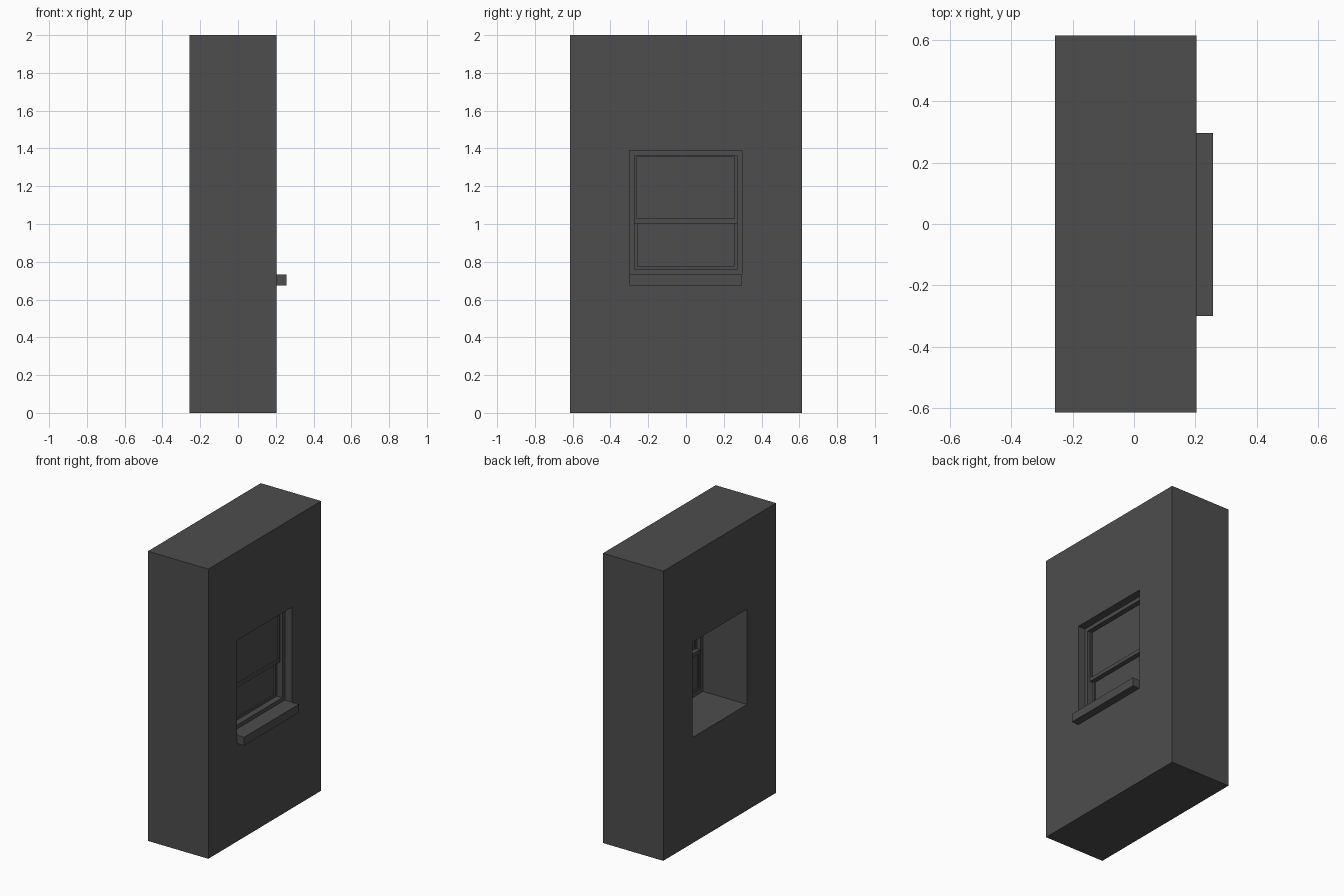
import bpy, bmesh

if "Cube" in bpy.data.objects:
    bpy.data.objects.remove(bpy.data.objects["Cube"])

# Dark charcoal for every part
dark = bpy.data.materials.new("charcoal")
dark.diffuse_color = (0.075, 0.075, 0.075, 1)
dark.use_nodes = True
dark.node_tree.nodes["Principled BSDF"].inputs["Base Color"].default_value = dark.diffuse_color


def finish(bm, name):
    """Turn a bmesh into a named, coloured object."""
    me = bpy.data.meshes.new(name)
    bm.to_mesh(me)
    bm.free()
    me.materials.append(dark)
    ob = bpy.data.objects.new(name, me)
    bpy.context.collection.objects.link(ob)


def box(name, x, y, z):
    """Box from (min, max) ranges on each axis."""
    bm = bmesh.new()
    bmesh.ops.create_cube(bm, size=1)
    for v in bm.verts:
        v.co = [r[0] if c < 0 else r[1] for c, r in zip(v.co, (x, y, z))]
    finish(bm, name)


def ring(name, x, outer, inner):
    """Rectangular frame; outer and inner are (y0, y1, z0, z1)."""
    bm = bmesh.new()
    loops = []
    for (y0, y1, z0, z1) in (outer, inner):
        for xx in x:
            loops.append([bm.verts.new((xx, *p)) for p in
                          ((y0, z0), (y1, z0), (y1, z1), (y0, z1))])
    ob, of, ib, inf = loops
    for a, b in ((ob, of), (of, inf), (inf, ib), (ib, ob)):
        for i in range(4):
            j = (i + 1) % 4
            bm.faces.new((a[i], a[j], b[j], b[i]))
    bmesh.ops.recalc_face_normals(bm, faces=bm.faces)
    finish(bm, name)


# Thick wall with a through opening
ring("wall", (-0.257, 0.204), (-0.615, 0.615, 0, 2), (-0.3, 0.296, 0.73, 1.388))

# Projecting sill, running back under the window frame
box("sill", (0.08, 0.257), (-0.3, 0.296), (0.675, 0.733))

# Fixed window frame
ring("window_frame", (0.08, 0.15), (-0.3, 0.296, 0.733, 1.388),
     (-0.273, 0.27, 0.76, 1.362))

# Sliding sashes: the upper one sits in front of the lower one
for name, x, outer, inner in (
    ("upper_sash", (0.108, 0.132), (-0.273, 0.27, 1.003, 1.362), (-0.26, 0.257, 1.028, 1.355)),
    ("lower_sash", (0.084, 0.108), (-0.273, 0.27, 0.76, 1.028), (-0.257, 0.253, 0.775, 1.003)),
):
    ring(name, x, outer, inner)
    mid = sum(x) / 2
    box(name + "_pane", (mid - 0.003, mid + 0.003), inner[:2], inner[2:])
